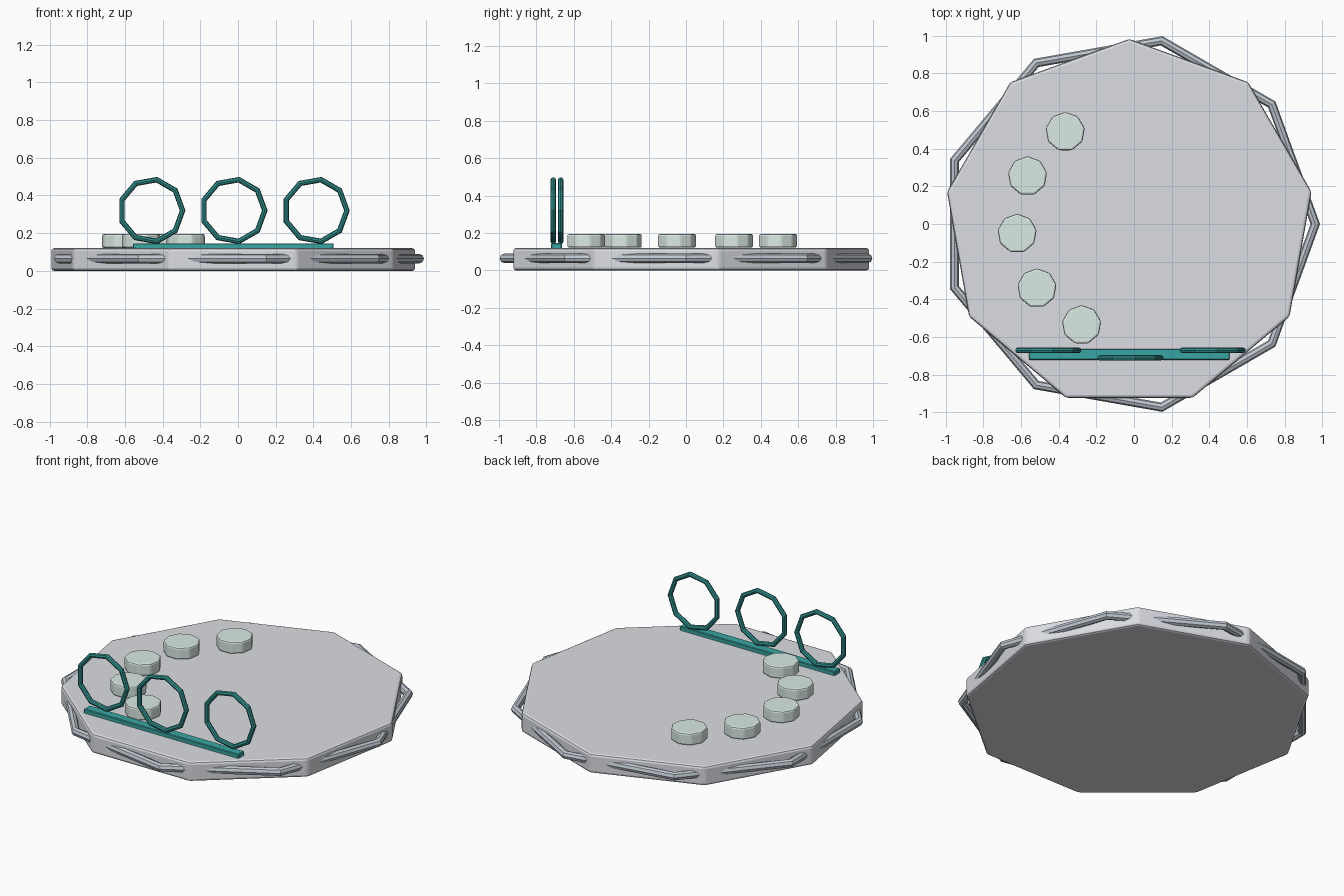
import bpy, bmesh
from math import sin, cos, pi

if "Cube" in bpy.data.objects:
    bpy.data.objects.remove(bpy.data.objects["Cube"])

CX = -0.025  # plate centre, so the rim ring's corner balances the length


def paint(obj, name, rgb):
    mat = bpy.data.materials.get(name) or bpy.data.materials.new(name)
    mat.diffuse_color = (*rgb, 1)
    mat.use_nodes = True
    mat.node_tree.nodes["Principled BSDF"].inputs["Base Color"].default_value = mat.diffuse_color
    obj.data.materials.append(mat)


def bevel(obj, width, segments=2):
    m = obj.modifiers.new("soft_edge", "BEVEL")
    m.width, m.segments = width, segments


def disc(name, x, y, z0, z1, r, edge):
    # nine-sided disc with one corner toward +y
    bm = bmesh.new()
    ring = [bm.verts.new((r * cos(pi / 2 + i * 2 * pi / 9),
                          r * sin(pi / 2 + i * 2 * pi / 9), 0)) for i in range(9)]
    face = bm.faces.new(ring)
    ext = bmesh.ops.extrude_face_region(bm, geom=[face])["geom"]
    bmesh.ops.translate(bm, vec=(0, 0, z1 - z0),
                        verts=[v for v in ext if isinstance(v, bmesh.types.BMVert)])
    bmesh.ops.recalc_face_normals(bm, faces=bm.faces)
    me = bpy.data.meshes.new(name)
    bm.to_mesh(me)
    bm.free()
    obj = bpy.data.objects.new(name, me)
    obj.location = (x, y, z0)
    bpy.context.collection.objects.link(obj)
    bevel(obj, edge)
    return obj


def hoop(name, loc, major, minor, rot=(0, 0, 0)):
    # nine-sided hoop with one corner toward +x
    bpy.ops.mesh.primitive_torus_add(major_segments=9, minor_segments=8,
                                     major_radius=major, minor_radius=minor,
                                     location=loc, rotation=rot)
    obj = bpy.context.object
    obj.name = name
    return obj


# base plate and the rim hoop sunk into its edge
plate = disc("base_plate", CX, 0, 0, 0.12, 0.982, 0.015)
paint(plate, "pale_grey", (0.72, 0.73, 0.77))
rim = hoop("rim_hoop", (CX, 0, 0.065), 0.987, 0.025)
paint(rim, "blue_grey", (0.52, 0.57, 0.63))

# arc of small pucks
for i, (x, y) in enumerate([(-0.365, 0.49), (-0.565, 0.255), (-0.62, -0.05),
                            (-0.515, -0.34), (-0.278, -0.535)]):
    puck = disc(f"puck_{i + 1}", x, y, 0.122, 0.195, 0.105, 0.01)
    paint(puck, "pale_green", (0.70, 0.82, 0.77))

# bar that carries the upright hoops
bpy.ops.mesh.primitive_cube_add(size=1, location=(CX, -0.692, 0.131))
bar = bpy.context.object
bar.name = "hoop_bar"
for v in bar.data.vertices:
    v.co.x *= 1.065
    v.co.y *= 0.058
    v.co.z *= 0.03
bevel(bar, 0.004, 1)
paint(bar, "teal", (0.04, 0.38, 0.37))

# upright hoops, the middle one set forward
for i, (x, y) in enumerate([(-0.46, -0.67), (-0.024, -0.71), (0.412, -0.67)]):
    h = hoop(f"upright_hoop_{i + 1}", (x, y, 0.32), 0.166, 0.015, (pi / 2, 0, 0))
    paint(h, "dark_teal", (0.03, 0.27, 0.26))
